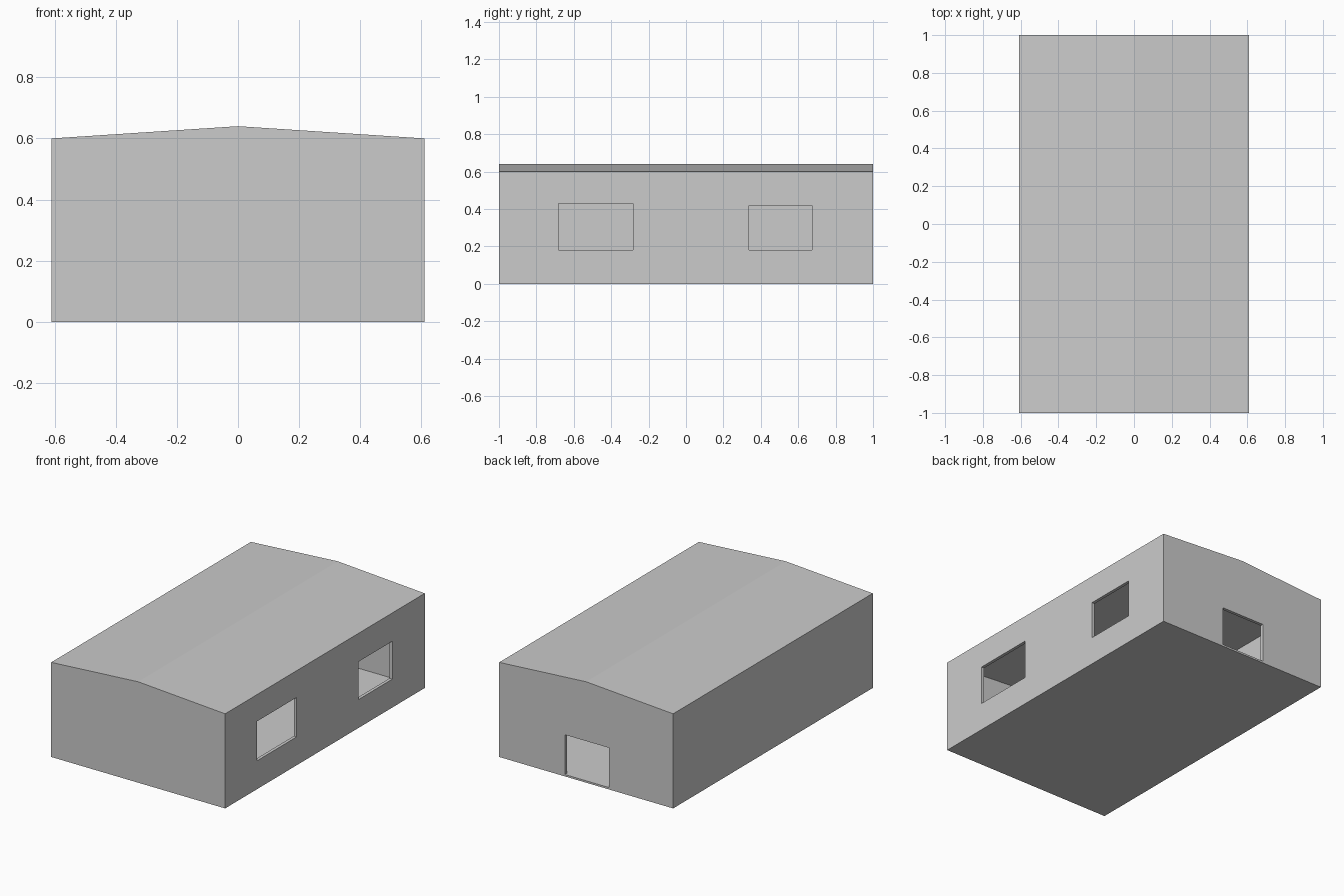
import bpy, bmesh

if "Cube" in bpy.data.objects:
    bpy.data.objects.remove(bpy.data.objects["Cube"])

W, L, EAVE, RIDGE = 0.61, 1.0, 0.60, 0.64
T, FLOOR = 0.02, 0.012


def prism(name, half_w, half_l, base, eave, ridge):
    """Gabled prism: pentagon profile extruded along y."""
    bm = bmesh.new()
    profile = [(-half_w, base), (half_w, base), (half_w, eave), (0, ridge), (-half_w, eave)]
    face = bm.faces.new([bm.verts.new((x, -half_l, z)) for x, z in profile])
    ext = bmesh.ops.extrude_face_region(bm, geom=[face])
    moved = [v for v in ext["geom"] if isinstance(v, bmesh.types.BMVert)]
    bmesh.ops.translate(bm, verts=moved, vec=(0, 2 * half_l, 0))
    bmesh.ops.recalc_face_normals(bm, faces=bm.faces)
    mesh = bpy.data.meshes.new(name)
    bm.to_mesh(mesh)
    bm.free()
    ob = bpy.data.objects.new(name, mesh)
    bpy.context.collection.objects.link(ob)
    return ob


def box(name, x, y, z):
    """Box from min/max pairs."""
    bm = bmesh.new()
    bmesh.ops.create_cube(bm, size=1)
    for v in bm.verts:
        v.co = [(a + b) / 2 + c * (b - a) for (a, b), c in zip((x, y, z), v.co)]
    mesh = bpy.data.meshes.new(name)
    bm.to_mesh(mesh)
    bm.free()
    ob = bpy.data.objects.new(name, mesh)
    bpy.context.collection.objects.link(ob)
    return ob


# Outer shell of the building
house = prism("house_shell", W, L, 0, EAVE, RIDGE)

# Hollow room, two right-hand windows and the back doorway
cutters = [
    prism("room_cutter", W - T, L - T, FLOOR, EAVE - T, RIDGE - T),
    box("front_window_cutter", (W - 0.1, W + 0.1), (-0.683, -0.283), (0.18, 0.43)),
    box("back_window_cutter", (W - 0.1, W + 0.1), (0.338, 0.675), (0.18, 0.42)),
    box("doorway_cutter", (-0.16, 0.15), (L - 0.1, L + 0.1), (FLOOR, 0.264)),
]
bpy.context.view_layer.objects.active = house
for cutter in cutters:
    mod = house.modifiers.new(cutter.name, "BOOLEAN")
    mod.operation = "DIFFERENCE"
    mod.solver = "EXACT"
    mod.object = cutter
    bpy.ops.object.modifier_apply(modifier=mod.name)
    bpy.data.objects.remove(cutter)
